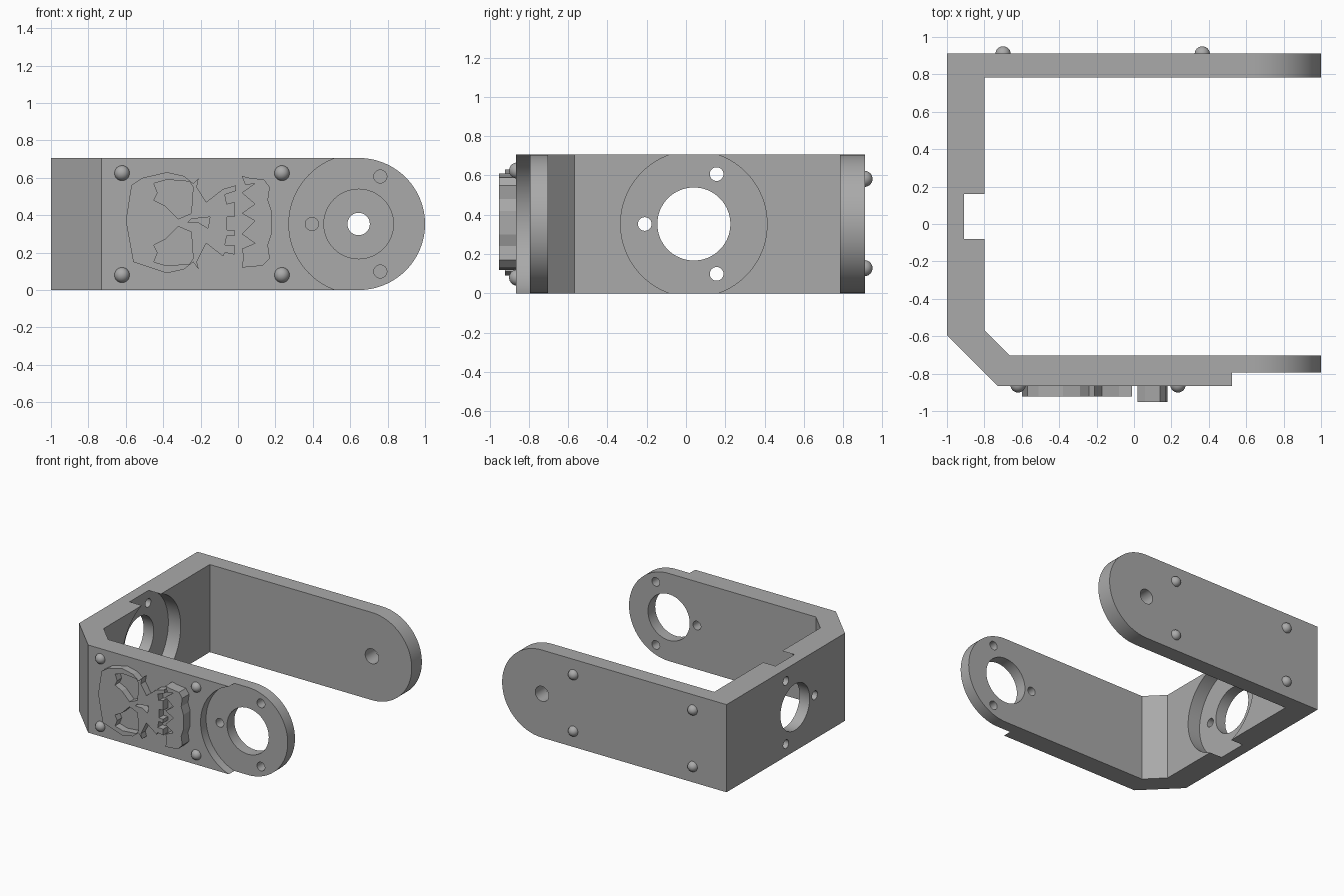
import bpy, bmesh, math
from mathutils import Matrix, Vector

if "Cube" in bpy.data.objects:
    bpy.data.objects.remove(bpy.data.objects["Cube"], do_unlink=True)

HEIGHT = 0.706
MID = HEIGHT / 2
PIVOT = 0.645        # x of the arm pivots
HUB_Y = 0.04         # y of the side wall opening
FRONT, BACK = -0.865, 0.912

steel = bpy.data.materials.new("steel grey")
steel.use_nodes = True
GREY = (0.4, 0.4, 0.4, 1)
steel.diffuse_color = GREY
steel.node_tree.nodes["Principled BSDF"].inputs["Base Color"].default_value = GREY


def finish(name, bm):
    bmesh.ops.recalc_face_normals(bm, faces=bm.faces)
    mesh = bpy.data.meshes.new(name)
    bm.to_mesh(mesh)
    bm.free()
    mesh.materials.append(steel)
    ob = bpy.data.objects.new(name, mesh)
    bpy.context.collection.objects.link(ob)
    return ob


def prism(name, points, axis, start, end):
    """Extrude an outline along z (points are x, y) or y (points are x, z)."""
    bm = bmesh.new()
    put = (lambda a, b: (a, b, start)) if axis == "z" else (lambda a, b: (a, start, b))
    face = bm.faces.new([bm.verts.new(put(a, b)) for a, b in points])
    out = bmesh.ops.extrude_face_region(bm, geom=[face])
    step = Vector((0, 0, end - start)) if axis == "z" else Vector((0, end - start, 0))
    bmesh.ops.translate(bm, vec=step, verts=[v for v in out["geom"] if isinstance(v, bmesh.types.BMVert)])
    return finish(name, bm)


def rod(radius, center, axis, length, sides=64):
    bm = bmesh.new()
    turn = Matrix.Rotation(math.pi / 2, 4, "Y" if axis == "x" else "X")
    bmesh.ops.create_cone(bm, cap_ends=True, segments=sides, radius1=radius, radius2=radius,
                          depth=length, matrix=Matrix.Translation(center) @ turn)
    return finish("cutter", bm)


def combine(ob, cutter, operation="DIFFERENCE"):
    cutter.hide_render = True
    mod = ob.modifiers.new("cut", "BOOLEAN")
    mod.operation, mod.object, mod.solver = operation, cutter, "EXACT"
    bpy.context.view_layer.objects.active = ob
    bpy.ops.object.modifier_apply(modifier=mod.name)
    bpy.data.objects.remove(cutter, do_unlink=True)


def smooth(ob):
    bpy.ops.object.select_all(action="DESELECT")
    ob.select_set(True)
    bpy.context.view_layer.objects.active = ob
    bpy.ops.object.shade_smooth_by_angle(angle=math.radians(30))


# Bracket: bent plate seen from above
bracket = prism("bracket", [
    (-1, BACK), (-1, -0.595), (-0.73, FRONT), (1, FRONT), (1, -0.703), (-0.665, -0.703),
    (-0.8, -0.567), (-0.8, 0.783), (1, 0.783), (1, BACK)], "z", 0, HEIGHT)

# Round the arm ends
arc = [math.pi * (i / 48 - 0.5) for i in range(49)]
end_radius = 1 - PIVOT
stadium = [(-2, HEIGHT), (-2, 0)]
stadium += [(PIVOT + end_radius * math.cos(a), MID + MID * math.sin(a)) for a in arc]
combine(bracket, prism("cutter", stadium, "y", -2, 2), "INTERSECT")

# Round recesses, servo openings and the back pivot hole
combine(bracket, rod(0.373, (PIVOT, -0.995, MID), "y", 0.4, 96))
combine(bracket, rod(0.373, (-0.71, HUB_Y, MID), "x", 0.4, 96))
combine(bracket, rod(0.186, (PIVOT, -0.8, MID), "y", 0.6))
combine(bracket, rod(0.186, (-0.9, HUB_Y, MID), "x", 0.6))
combine(bracket, rod(0.06, (PIVOT, BACK, MID), "y", 0.6, 32))

# Three screw holes around each opening
for along, up in ((-0.25, 0), (0.116, 0.254), (0.116, -0.254)):
    combine(bracket, rod(0.035, (PIVOT + along, -0.8, MID + up), "y", 0.6, 24))
    combine(bracket, rod(0.035, (-0.9, HUB_Y + along, MID + up), "x", 0.6, 24))
smooth(bracket)


# Domed rivets
def rivets(side, xs, zs, y):
    for x in xs:
        for z in zs:
            bm = bmesh.new()
            bmesh.ops.create_uvsphere(bm, u_segments=24, v_segments=16, radius=0.041,
                                      matrix=Matrix.Translation((x, y, z)))
            smooth(finish(side + "_rivet", bm))


rivets("front", (-0.62, 0.235), (0.625, 0.08), FRONT + 0.005)
rivets("back", (-0.7, 0.365), (0.583, 0.128), BACK - 0.003)


# Skull relief, outlines in hundredths
def relief(name, outline, start, end):
    return prism(name, [(x / 100, z / 100) for x, z in outline], "y", start, end)


skull = relief("skull_relief", [
    (-60, 37), (-57, 56), (-51, 60), (-38, 63), (-29, 61), (-24, 57), (-21, 60), (-22, 55),
    (-17, 47), (-8, 54), (-1, 56), (-1, 53), (-7, 51), (-6, 46), (-2, 47), (-2, 39),
    (-6, 39), (-6, 32), (-2, 32), (-2, 29), (-6, 29), (-7, 24), (-2, 24), (-2, 19),
    (-7, 20), (-8, 18), (-17, 25), (-22, 15), (-21, 11), (-24, 15), (-29, 11), (-38, 9),
    (-56, 15)], FRONT + 0.01, -0.923)
eye = [(-45, 57), (-38, 59), (-26, 58), (-24, 55), (-25, 41), (-32, 38), (-39, 45),
       (-45, 48), (-43, 52)]
nose = [(-27, 36), (-25, 38), (-15, 39), (-16, 33), (-21, 36)]
for hole in (eye, [(x, 72 - z) for x, z in eye], nose):
    combine(skull, relief("cutter", hole, -1, -0.8))

relief("jaw_relief", [
    (2, 61), (6, 60), (14, 59), (17, 55), (16, 48), (18, 42), (18, 30), (16, 24), (17, 17),
    (13, 13), (2, 12), (3, 18), (2, 22), (9, 25), (2, 30), (9, 37), (2, 41), (9, 46),
    (2, 52), (9, 57), (4, 56)], FRONT + 0.01, -0.952)
